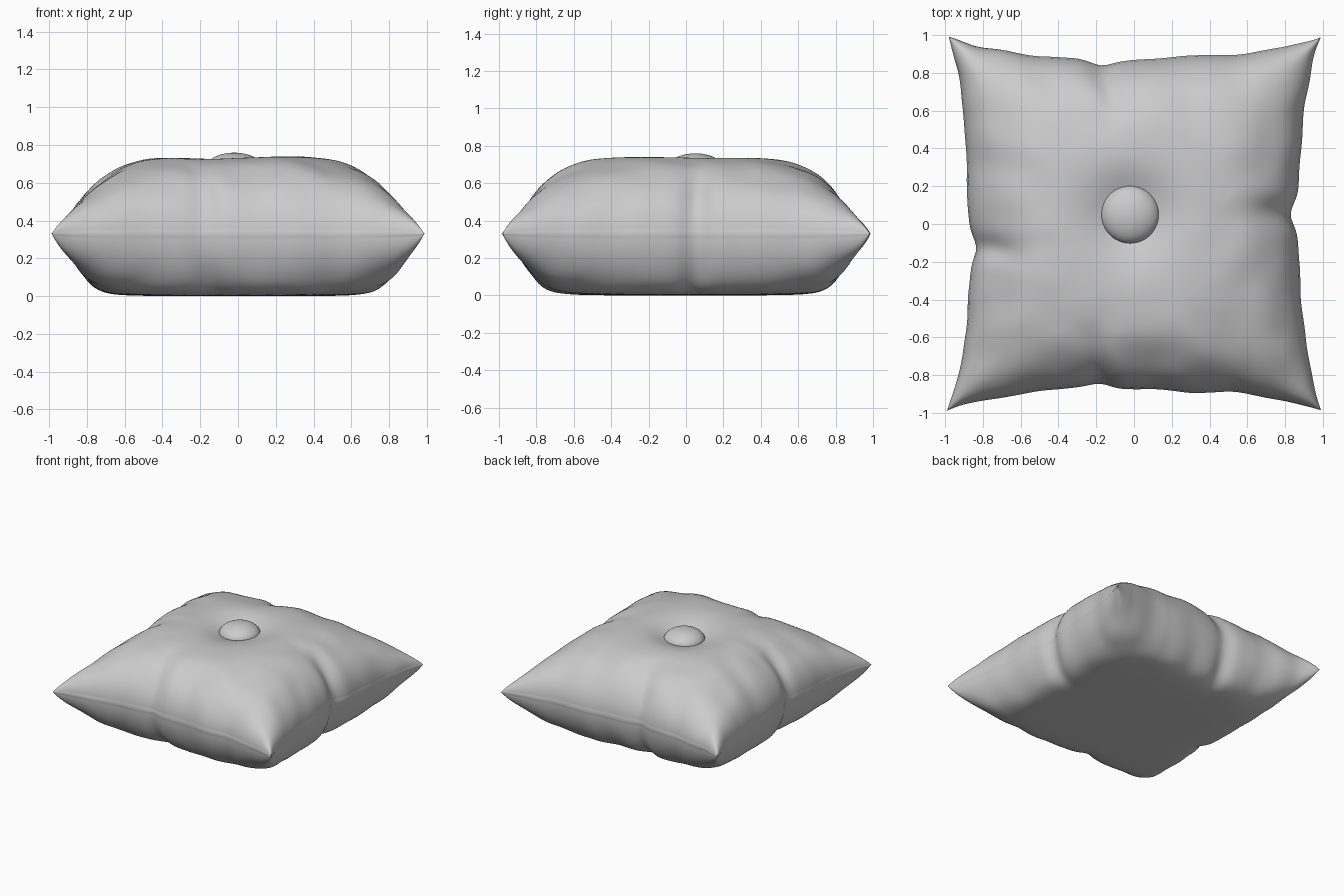
import bpy, bmesh, math
from mathutils import Vector, noise

if "Cube" in bpy.data.objects:
    bpy.data.objects.remove(bpy.data.objects["Cube"])

N = 110         # grid divisions per side
SEAM = 0.33     # seam height
BTN = (-0.02, 0.05)


def bump(t, width):
    return math.exp(-(t / width) ** 2)


# Pinched folds in the middle of each edge: (axis, sign, position, depth)
FOLDS = [('x', 1, 0.05, 0.03), ('x', -1, -0.12, 0.035),
         ('y', 1, -0.17, 0.025), ('y', -1, -0.17, 0.02)]


def half_width(t, axis, sign):
    w = 1.035 - 0.152 * (1 - abs(t) ** 4)
    for a, s, pos, depth in FOLDS:
        if a == axis and s == sign:
            w -= depth * bump(t - pos, 0.07) + 0.022 * bump(t - pos, 0.28)
    return w + 0.014 * noise.noise(Vector((t * 5, sign * 3.1, 1.7 if axis == 'x' else 8.2)))


def fold_amount(u, v, side):
    total = 0
    for a, s, pos, depth in FOLDS:
        along, across = (u * s, v) if a == 'x' else (v * s, u)
        reach = max(0, min(1, (along - 0.6) / 0.35))
        # The fold slants a little as it runs inward
        total += reach * bump(across - pos - 0.25 * s * side * (1 - along), 0.06)
    return total


def soft_cap(h, cap):
    return h / (1 + (h / cap) ** 8) ** 0.125


def point(i, j, side):
    # Denser rows near the seam
    u = math.sin(math.pi * (i / N - 0.5))
    v = math.sin(math.pi * (j / N - 0.5))
    x = u * half_width(v, 'x', 1 if u > 0 else -1)
    y = v * half_width(u, 'y', 1 if v > 0 else -1)
    # Blunt corner tips
    tip = 1 - 0.05 * abs(u * v) ** 8
    x, y = x * tip, y * tip
    if i in (0, N) or j in (0, N):
        # Small sewn lip
        r = 1.005
        return (x * r, y * r, SEAM + 0.008 * noise.noise(Vector((x * 3, y * 3, 0))))
    p = 2.55 if side > 0 else 3
    f = math.sqrt(max(0, (1 - abs(u) ** p) * (1 - abs(v) ** p)))
    edge = max(abs(u), abs(v)) ** 3
    wrinkle = noise.noise(Vector((x * 5, y * 5, side * 5))) * 0.05 * edge * f
    if side > 0:
        h = soft_cap(0.475 * f * (1 - 0.12 * fold_amount(u, v, side)), 0.44)
        d = math.hypot(x - BTN[0], y - BTN[1])
        h += wrinkle + 0.015 * noise.noise(Vector((x * 2, y * 2, 3))) * f
        # Dimple under the button
        h -= 0.10 * bump(d, 0.22)
        return (x, y, SEAM + h)
    h = soft_cap(0.50 * f * (1 - 0.10 * fold_amount(u, v, side)) + wrinkle, 0.332)
    return (x, y, max(0, SEAM - h))


# Cushion: two padded panels joined along the seam
bm = bmesh.new()
for side in (1, -1):
    grid = [[bm.verts.new(point(i, j, side)) for j in range(N + 1)] for i in range(N + 1)]
    for i in range(N):
        for j in range(N):
            q = [grid[i][j], grid[i + 1][j], grid[i + 1][j + 1], grid[i][j + 1]]
            bm.faces.new(q if side > 0 else q[::-1])
bmesh.ops.remove_doubles(bm, verts=bm.verts, dist=1e-5)
bmesh.ops.recalc_face_normals(bm, faces=bm.faces)
mesh = bpy.data.meshes.new("cushion")
bm.to_mesh(mesh)
bm.free()
cushion = bpy.data.objects.new("cushion", mesh)
bpy.context.collection.objects.link(cushion)
mesh.shade_smooth()

# Button: flattened sphere sunk into the centre dimple
bpy.ops.mesh.primitive_uv_sphere_add(segments=48, ring_count=24, radius=0.153,
                                     location=(BTN[0], BTN[1], 0.675))
button = bpy.context.object
button.name = "button"
button.scale.z = 0.55
button.data.shade_smooth()
